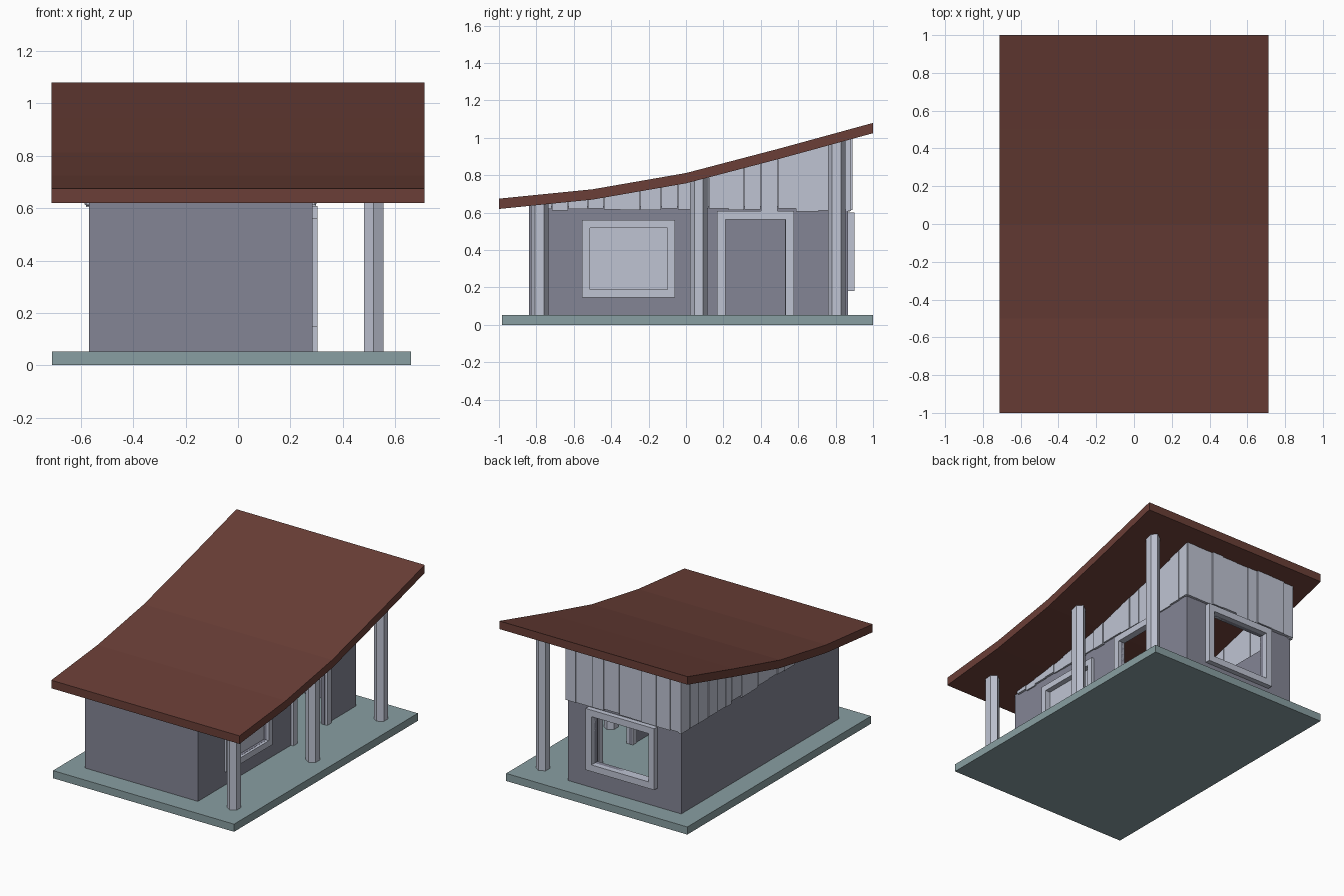
import bpy, bmesh, math, random

if "Cube" in bpy.data.objects:
    bpy.data.objects.remove(bpy.data.objects["Cube"])
random.seed(4)


def material(name, rgb):
    m = bpy.data.materials.new(name)
    m.diffuse_color = (*rgb, 1)
    m.use_nodes = True
    m.node_tree.nodes["Principled BSDF"].inputs["Base Color"].default_value = m.diffuse_color
    return m


BROWN = material("roof brown", (0.145, 0.049, 0.038))
TEAL = material("slab teal grey", (0.25, 0.345, 0.36))
GREY = material("wall grey", (0.23, 0.235, 0.30))
PALE = material("pale timber", (0.52, 0.55, 0.65))

# Underside of the curved roof: (y, z)
ROOF = [(-1, 0.62), (-0.5, 0.67), (0, 0.757), (0.5, 0.888), (1, 1.025)]


def under(y):
    for (ya, za), (yb, zb) in zip(ROOF, ROOF[1:]):
        if y <= yb:
            return za + (zb - za) * (y - ya) / (yb - ya)
    return ROOF[-1][1]


def box(bm, x0, x1, y0, y1, z0, z1=None):
    """Box; without z1 the top follows the roof slope."""
    ring = [(x0, y0), (x1, y0), (x1, y1), (x0, y1)]
    prism(bm, ring, z0, z1)


def prism(bm, ring, z0, z1=None):
    lo = [bm.verts.new((x, y, z0)) for x, y in ring]
    hi = [bm.verts.new((x, y, under(y) + 0.008 if z1 is None else z1)) for x, y in ring]
    bm.faces.new(lo[::-1])
    bm.faces.new(hi)
    n = len(ring)
    for i in range(n):
        j = (i + 1) % n
        bm.faces.new((lo[i], lo[j], hi[j], hi[i]))


def finish(bm, name, mat):
    bmesh.ops.recalc_face_normals(bm, faces=bm.faces)
    me = bpy.data.meshes.new(name)
    bm.to_mesh(me)
    bm.free()
    me.materials.append(mat)
    ob = bpy.data.objects.new(name, me)
    bpy.context.collection.objects.link(ob)


# Base slab
bm = bmesh.new()
box(bm, -0.71, 0.66, -0.985, 1.0, 0, 0.052)
finish(bm, "base_slab", TEAL)

# Curved roof: strip of sections across x
bm = bmesh.new()
sections = []
for y, z in ROOF:
    sections.append([bm.verts.new(p) for p in
                     ((-0.712, y, z), (0.712, y, z), (0.712, y, z + 0.055), (-0.712, y, z + 0.055))])
for a, b in zip(sections, sections[1:]):
    for i in range(4):
        j = (i + 1) % 4
        bm.faces.new((a[i], a[j], b[j], b[i]))
bm.faces.new(sections[0])
bm.faces.new(sections[-1])
finish(bm, "roof", BROWN)

# Lower walls, hollow, with openings
X0, X1, Y0, Y1, T, ZB, ZT = -0.57, 0.285, -0.84, 0.865, 0.025, 0.05, 0.635


def wall(name, axis, a0, a1, openings):
    """axis 'y': right wall running along y; axis 'x': back wall running along x."""
    bm = bmesh.new()

    def piece(p, q, za, zb):
        if zb - za < 1e-4:
            return
        if axis == 'y':
            box(bm, X1 - T, X1, p, q, za, zb)
        else:
            box(bm, p, q, Y1 - T, Y1, za, zb)
    at = a0
    for p, q, za, zb in openings:
        piece(at, p, ZB, ZT)
        piece(p, q, ZB, za)
        piece(p, q, zb, ZT)
        at = q
    piece(at, a1, ZB, ZT)
    finish(bm, name, GREY)


wall("right_wall", 'y', Y0, Y1, [(-0.515, -0.10, 0.19, 0.52), (0.21, 0.53, ZB, 0.565)])
wall("back_wall", 'x', X0, X1 - T, [(-0.345, 0.085, 0.225, 0.555)])
bm = bmesh.new()
box(bm, X0, X0 + T, Y0, Y1 - T, ZB, ZT)
finish(bm, "left_wall", GREY)
bm = bmesh.new()
box(bm, X0 + T, X1 - T, Y0, Y0 + T, ZB, ZT)
finish(bm, "front_wall", GREY)


# Upper cladding boards with uneven widths, depths and lower ends
def board_edges(a, b, n):
    step = (b - a) / n
    return [a] + [a + step * (i + random.uniform(-0.2, 0.2)) for i in range(1, n)] + [b]


for side, name in ((1, "right_boards"), (-1, "left_boards")):
    bm = bmesh.new()
    edges = board_edges(-0.80, 0.88, 18)
    for p, q in zip(edges, edges[1:]):
        out = random.uniform(0.008, 0.016)
        low = random.uniform(0.605, 0.625)
        if side > 0:
            box(bm, X1 - 0.015, X1 + out, p, q - 0.002, low)
        else:
            box(bm, X0 - out, X0 + 0.015, p, q - 0.002, low)
    finish(bm, name, PALE)
bm = bmesh.new()
edges = board_edges(X0 - 0.01, X1 + 0.01, 9)
for p, q in zip(edges, edges[1:]):
    box(bm, p, q - 0.002, Y1 - 0.01, Y1 + random.uniform(0.016, 0.026), random.uniform(0.605, 0.625))
finish(bm, "back_boards", PALE)


# Window and door frames
def frame(name, axis, a0, a1, z0, z1, w, d0, d1, sill=True):
    bm = bmesh.new()
    bars = [(a0, a0 + w, z0, z1), (a1 - w, a1, z0, z1), (a0 + w, a1 - w, z1 - w, z1)]
    if sill:
        bars.append((a0 + w, a1 - w, z0, z0 + w))
    for p, q, za, zb in bars:
        if axis == 'y':
            box(bm, d0, d1, p, q, za, zb)
        else:
            box(bm, p, q, d0, d1, za, zb)
    finish(bm, name, PALE)


frame("side_window_frame", 'y', -0.555, -0.058, 0.147, 0.56, 0.042, X1 - 0.03, X1 + 0.018)
frame("door_frame", 'y', 0.165, 0.577, ZB, 0.608, 0.045, X1 - 0.03, X1 + 0.018, False)
frame("back_window_frame", 'x', -0.39, 0.13, 0.18, 0.60, 0.045, Y1 - 0.03, Y1 + 0.035)

# Recessed pane of the side window
bm = bmesh.new()
box(bm, X1 - 0.025, X1 - 0.018, -0.52, -0.095, 0.185, 0.525)
finish(bm, "side_window_pane", PALE)

# Hexagonal porch posts
for i, y in enumerate((-0.783, 0.068, 0.805)):
    bm = bmesh.new()
    ring = [(0.518 - 0.043 * math.sin(k * math.pi / 3), y + 0.047 * math.cos(k * math.pi / 3))
            for k in range(6)]
    prism(bm, ring, 0.045)
    finish(bm, f"porch_post_{i + 1}", PALE)
